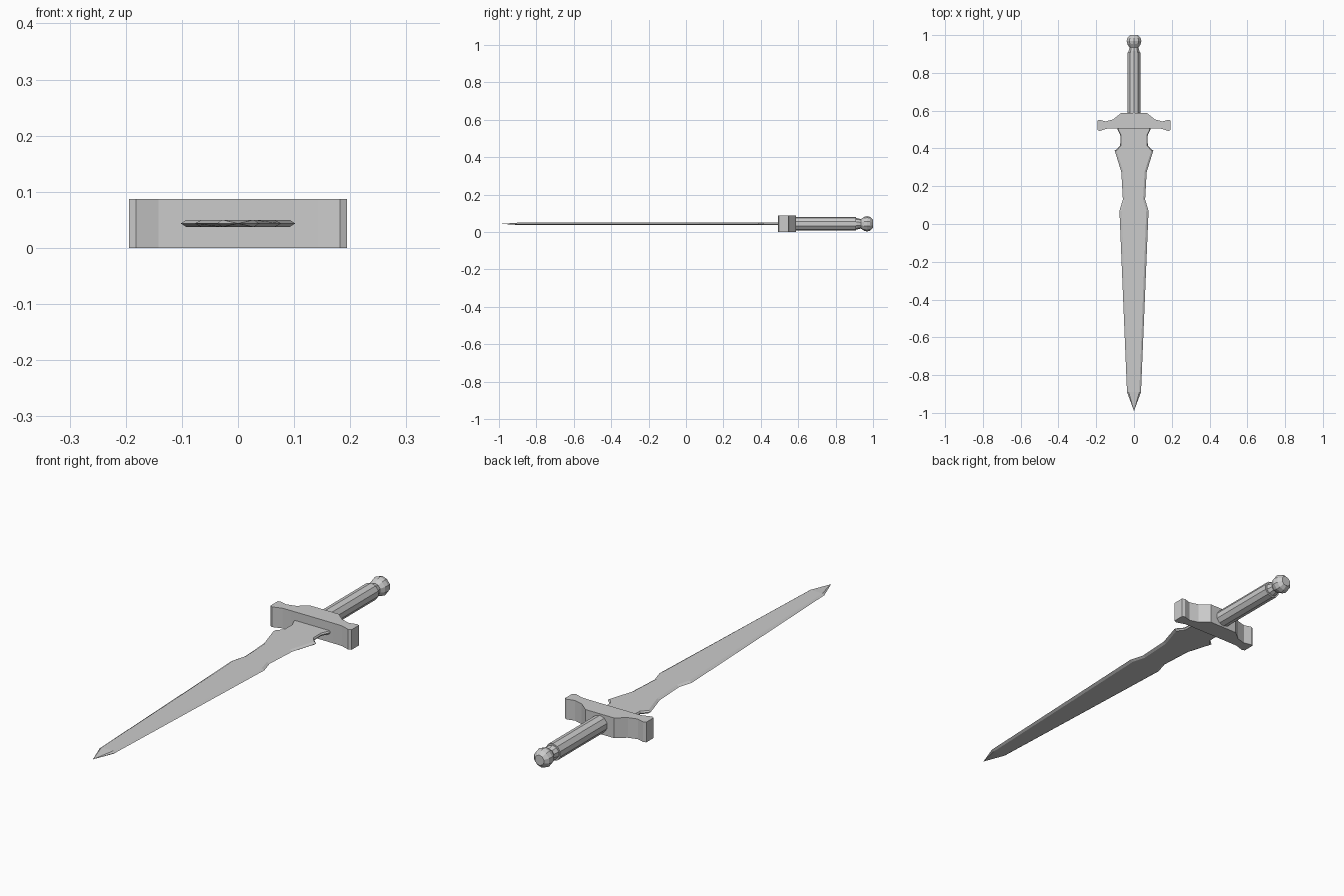
import bpy, bmesh, math

if "Cube" in bpy.data.objects:
    bpy.data.objects.remove(bpy.data.objects["Cube"])

ZC = 0.0435  # height of the sword's centre plane


def finish(name, bm):
    bmesh.ops.recalc_face_normals(bm, faces=bm.faces)
    mesh = bpy.data.meshes.new(name)
    bm.to_mesh(mesh)
    bm.free()
    obj = bpy.data.objects.new(name, mesh)
    bpy.context.collection.objects.link(obj)
    return obj


def loft(name, rings, tip=None):
    """Skin equal-sized rings, capping the start and closing on a tip or a cap."""
    bm = bmesh.new()
    loops = [[bm.verts.new(p) for p in ring] for ring in rings]
    n = len(loops[0])
    for a, b in zip(loops, loops[1:]):
        for i in range(n):
            j = (i + 1) % n
            bm.faces.new((a[i], a[j], b[j], b[i]))
    bm.faces.new(loops[0])
    last = loops[-1]
    if tip:
        t = bm.verts.new(tip)
        for i in range(n):
            bm.faces.new((last[i], last[(i + 1) % n], t))
    else:
        bm.faces.new(last)
    return finish(name, bm)


def turned(name, profile, sides):
    """Faceted solid around the sword axis from (y, radius) pairs."""
    rings = []
    for y, r in profile:
        angles = [2 * math.pi * (i + 0.5) / sides for i in range(sides)]
        rings.append([(r * math.cos(a), y, ZC + r * math.sin(a)) for a in angles])
    return loft(name, rings)


# Blade: (y, half width, edge bevel) stations, flat with thin bevelled edges
T = 0.0065
stations = [(0.53, 0.09, 0.004), (0.498, 0.086, 0.004), (0.468, 0.072, 0.004),
            (0.415, 0.073, 0.004), (0.388, 0.102, 0.01), (0.275, 0.067, 0.011),
            (0.13, 0.059, 0.011), (0.07, 0.077, 0.012), (-0.89, 0.037, 0.009)]
rings = []
for y, w, b in stations:
    i = w - b
    rings.append([(w, y, ZC), (i, y, ZC + T), (-i, y, ZC + T),
                  (-w, y, ZC), (-i, y, ZC - T), (i, y, ZC - T)])
loft("blade", rings, tip=(0, -0.99, ZC))

# Crossguard: mirrored half outline extruded through its full height
half = [(0.068, 0.588), (0.088, 0.572), (0.11, 0.554), (0.15, 0.543),
        (0.182, 0.552), (0.194, 0.548), (0.194, 0.498), (0.182, 0.492),
        (0.142, 0.505), (0.1, 0.506)]
outline = half + [(-x, y) for x, y in reversed(half)]
loft("crossguard", [[(x, y, z) for x, y in outline] for z in (0, 2 * ZC)])

# Grip
turned("grip", [(0.57, 0.037), (0.908, 0.037)], 10)

# Pommel with its neck
turned("pommel", [(0.89, 0.03), (0.915, 0.03), (0.935, 0.025), (0.952, 0.037),
                  (0.968, 0.041), (0.985, 0.037), (1.0, 0.022)], 10)
